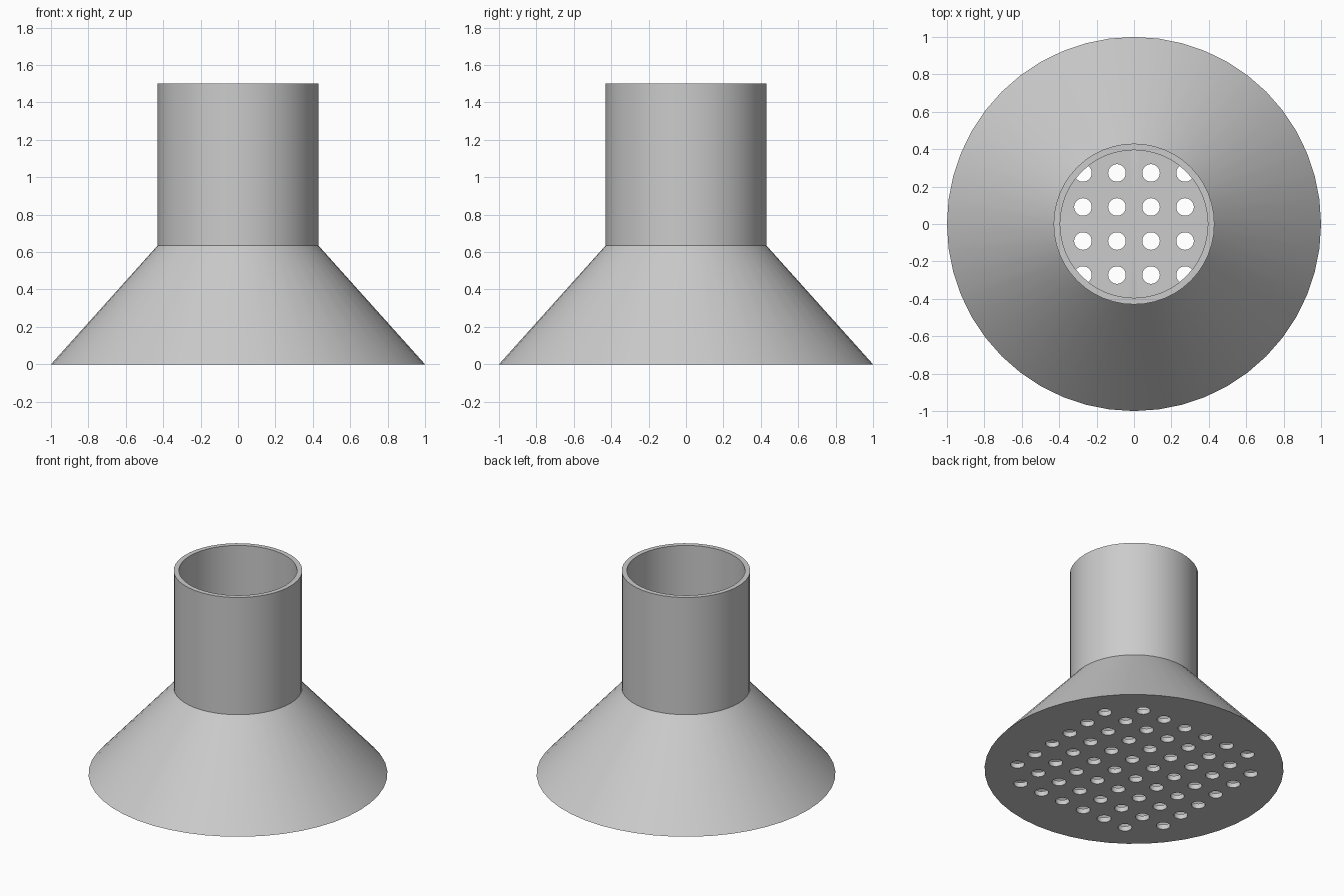
import bpy, bmesh, math
from mathutils import Matrix

cube = bpy.data.objects.get("Cube")
if cube:
    bpy.data.objects.remove(cube, do_unlink=True)

SIDES = 48
PLATE = 0.036          # face plate thickness
PITCH = 0.182          # hole spacing
HOLE_R = 0.047

grey = bpy.data.materials.new("light grey")
grey.use_nodes = True
colour = (0.6, 0.6, 0.6, 1)
grey.diffuse_color = colour
grey.node_tree.nodes["Principled BSDF"].inputs["Base Color"].default_value = colour


def add_object(name, bm):
    bmesh.ops.recalc_face_normals(bm, faces=bm.faces)
    mesh = bpy.data.meshes.new(name)
    bm.to_mesh(mesh)
    bm.free()
    mesh.materials.append(grey)
    obj = bpy.data.objects.new(name, mesh)
    bpy.context.collection.objects.link(obj)
    return obj


def lathe(name, profile):
    """Revolve a list of (radius, height) points around z."""
    bm = bmesh.new()
    verts = [bm.verts.new((r, 0, z)) for r, z in profile]
    edges = [bm.edges.new(pair) for pair in zip(verts, verts[1:])]
    bmesh.ops.spin(bm, geom=verts + edges, cent=(0, 0, 0), axis=(0, 0, 1),
                   angle=math.tau, steps=SIDES, use_merge=True)
    bmesh.ops.remove_doubles(bm, verts=bm.verts, dist=1e-5)
    return add_object(name, bm)


# Flared skirt and neck: outside up, over the rim, and down the inside
shell = lathe("flared_shell", [(1, 0), (0.43, 0.635), (0.43, 1.5),
                               (0.395, 1.5), (0.395, 0.635), (0.93, PLATE)])

# Face plate closing the wide end
plate = lathe("face_plate", [(0, 0), (1, 0), (0.93, PLATE), (0, PLATE)])

# Square grid of spray holes, without the four corners
bm = bmesh.new()
for i in range(8):
    for j in range(8):
        if i in (0, 7) and j in (0, 7):
            continue
        place = Matrix.Translation(((i - 3.5) * PITCH, (j - 3.5) * PITCH, PLATE / 2))
        bmesh.ops.create_cone(bm, cap_ends=True, segments=24, radius1=HOLE_R,
                              radius2=HOLE_R, depth=PLATE * 3, matrix=place)
cutter = add_object("hole_cutter", bm)
cutter.hide_render = True

# Cut the holes and drop the cutter
cut = plate.modifiers.new("holes", "BOOLEAN")
cut.operation = "DIFFERENCE"
cut.solver = "EXACT"
cut.object = cutter
bpy.context.view_layer.objects.active = plate
bpy.ops.object.modifier_apply(modifier=cut.name)
bpy.data.objects.remove(cutter, do_unlink=True)

# Smooth round walls, crisp rims
for obj in (shell, plate):
    bpy.ops.object.select_all(action="DESELECT")
    obj.select_set(True)
    bpy.context.view_layer.objects.active = obj
    bpy.ops.object.shade_smooth_by_angle(angle=math.radians(30))
